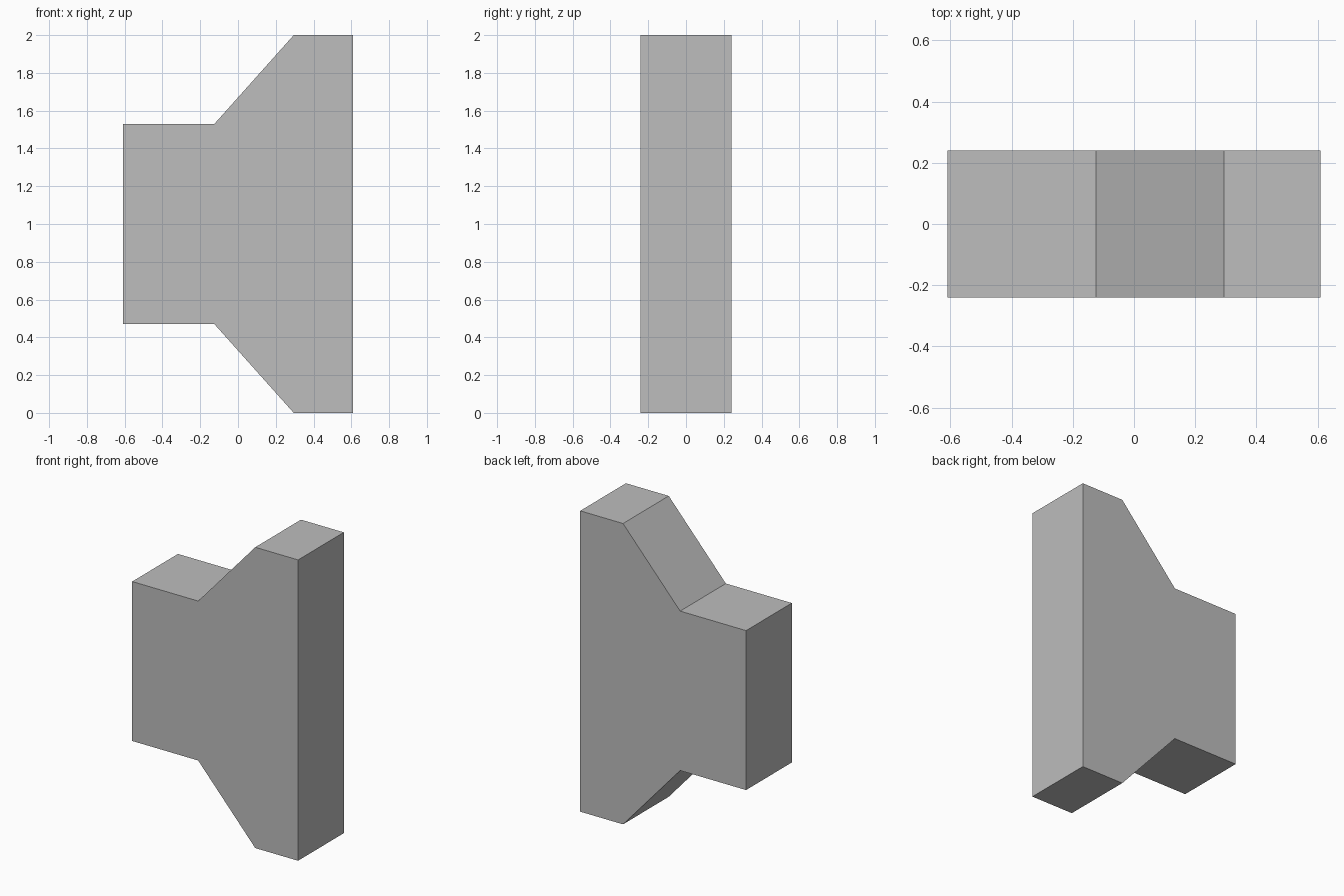
import bpy
import bmesh

cube = bpy.data.objects.get("Cube")
if cube:
    bpy.data.objects.remove(cube, do_unlink=True)

HALF_DEPTH = 0.24
MID_Z = 1.0

# Plain grey material
grey = bpy.data.materials.new("mid_grey")
grey.use_nodes = True
colour = (0.51, 0.51, 0.51, 1.0)
grey.diffuse_color = colour
grey.node_tree.nodes["Principled BSDF"].inputs["Base Color"].default_value = colour

# Upper half of the outline as (x, height above the middle), mirrored below
upper = [(-0.61, 0.53), (-0.125, 0.53), (0.295, 1.0), (0.61, 1.0)]
outline = upper + [(x, -h) for x, h in reversed(upper)]

# Extrude the outline through the depth
bm = bmesh.new()
verts = [bm.verts.new((x, -HALF_DEPTH, MID_Z + h)) for x, h in outline]
front = bm.faces.new(verts)
extruded = bmesh.ops.extrude_face_region(bm, geom=[front], use_keep_orig=True)
moved = [v for v in extruded["geom"] if isinstance(v, bmesh.types.BMVert)]
bmesh.ops.translate(bm, verts=moved, vec=(0, 2 * HALF_DEPTH, 0))
bmesh.ops.recalc_face_normals(bm, faces=bm.faces)

# Speaker-shaped solid with flat faces
mesh = bpy.data.meshes.new("speaker_body")
bm.to_mesh(mesh)
bm.free()
mesh.materials.append(grey)
body = bpy.data.objects.new("speaker_body", mesh)
bpy.context.collection.objects.link(body)
